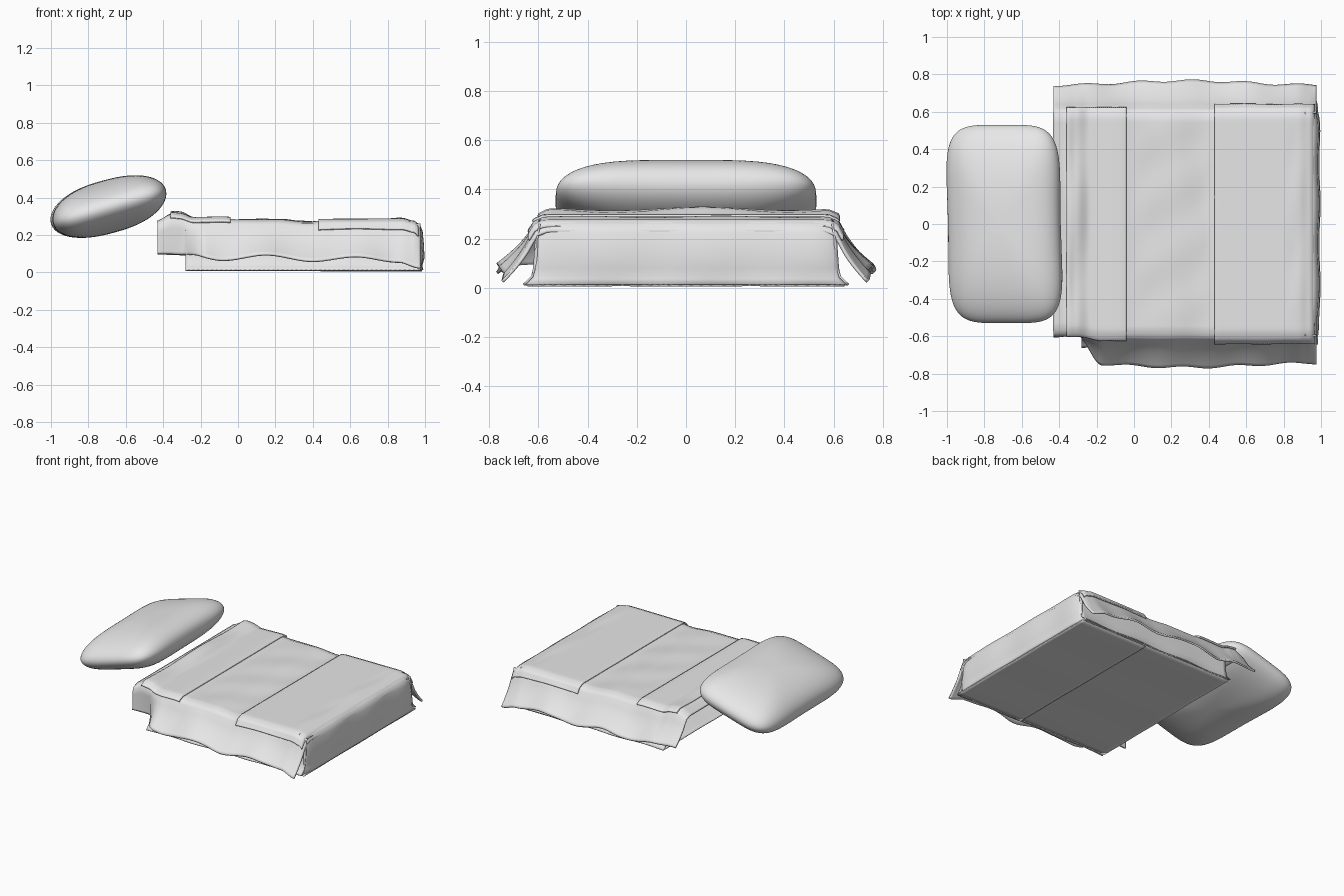
import bpy, bmesh, math
from math import sin, cos, pi

cube = bpy.data.objects.get("Cube")
if cube:
    bpy.data.objects.remove(cube, do_unlink=True)

fabric = bpy.data.materials.new("grey_fabric")
fabric.use_nodes = True
fabric.diffuse_color = (0.8, 0.8, 0.8, 1)
fabric.node_tree.nodes["Principled BSDF"].inputs["Base Color"].default_value = (0.8, 0.8, 0.8, 1)


def lerp(points, x):
    """Smooth interpolation through a short list of (x, value)."""
    if x <= points[0][0]:
        return points[0][1]
    for (x0, a), (x1, b) in zip(points, points[1:]):
        if x <= x1:
            t = (x - x0) / (x1 - x0)
            return a + (b - a) * t * t * (3 - 2 * t)
    return points[-1][1]


def span(a, b, n):
    return [a + (b - a) * i / n for i in range(n + 1)]


def surface(name, us, vs, point, thickness=0.0, angle=50, wrap=False):
    """Grid of quads from point(u, v), optionally given cloth thickness."""
    bm = bmesh.new()
    rows = [[bm.verts.new(point(u, v)) for v in vs] for u in us]
    for r0, r1 in zip(rows, rows[1:]):
        for j in range(len(vs) if wrap else len(vs) - 1):
            k = (j + 1) % len(vs)
            bm.faces.new((r0[j], r1[j], r1[k], r0[k]))
    bmesh.ops.remove_doubles(bm, verts=bm.verts, dist=1e-5)
    bmesh.ops.recalc_face_normals(bm, faces=bm.faces)
    mesh = bpy.data.meshes.new(name)
    bm.to_mesh(mesh)
    bm.free()
    obj = bpy.data.objects.new(name, mesh)
    bpy.context.collection.objects.link(obj)
    mesh.materials.append(fabric)
    if thickness:
        mod = obj.modifiers.new("cloth", "SOLIDIFY")
        mod.thickness = thickness
        mod.offset = 0
    bpy.ops.object.select_all(action="DESELECT")
    obj.select_set(True)
    bpy.context.view_layer.objects.active = obj
    bpy.ops.object.shade_smooth_by_angle(angle=math.radians(angle))
    return obj


# Shape of the bedding along its length
TOP = [(-0.44, 0.27), (-0.35, 0.305), (-0.31, 0.30), (-0.24, 0.28), (-0.08, 0.284),
       (0.0, 0.277), (0.2, 0.277), (0.38, 0.265), (0.46, 0.272), (0.88, 0.274),
       (0.94, 0.262), (0.98, 0.225)]
HEM = [(-0.44, 0.1), (-0.26, 0.095), (-0.08, 0.065), (0.15, 0.095), (0.4, 0.06),
       (0.63, 0.085), (0.86, 0.055), (0.97, 0.025)]


def wrinkles(x, y):
    middle = lerp([(-0.05, 0), (0.1, 1), (0.35, 1), (0.45, 0)], x)
    head = lerp([(-0.4, 0), (-0.32, 1), (-0.22, 0)], x)
    foot = lerp([(0.8, 0), (0.86, 1), (0.93, 0)], x)
    return (middle * 0.005 * sin(13 * y + 7 * x) * cos(17 * x - 5 * y)
            + head * 0.011 * sin(8.5 * y + 1) + foot * 0.004 * sin(11 * y))


def drape(x, v, lift=0.0):
    """Cross-section: |v| < 1 is the top, 1..2 hangs down the side."""
    side = 1 if v > 0 else -1
    a = abs(v)
    front_tuck = lerp([(-0.3, 0), (-0.17, 1)], x) if side < 0 else 1
    half = 0.585 + 0.02 * front_tuck + lift
    top = lerp(TOP, x) + lift
    if a <= 1:
        y = side * a * half
        edge = lerp([(0.93, 0), (1, 0.014)], a)
        return (x, y, top - edge + wrinkles(x, y) * (1 - a ** 6))
    d = a - 1
    top -= 0.014
    hem = lerp(HEM, x) + lift
    z = top + (hem - top) * d
    flare = 0.135 + 0.012 * sin(4.5 * x + 0.3)
    out = half + front_tuck * flare * d ** 1.5 + 0.012 * sin(pi * min(1, d * 4) / 2)
    out += 0.006 * d * sin(22 * x + side)
    return (x, side * out, z)


across = span(-2, -1, 14)[:-1] + span(-1, 1, 60) + span(1, 2, 14)[1:]
surface("blanket", span(-0.43, 0.975, 110), across, drape, 0.012)

# Turned-down band at the head and throw across the foot
surface("folded_band", span(-0.36, -0.04, 30), span(-1.05, 1.05, 60),
        lambda x, v: drape(x, v, 0.010), 0.012)
surface("foot_throw", span(0.43, 0.965, 46), span(-1.2, 1.2, 66),
        lambda x, v: drape(x, v, 0.010), 0.010)

# Foot end: drops from the top to the floor and flares slightly
FOOT = [(0.93, 0.272, 0.595), (0.965, 0.255, 0.605), (0.978, 0.22, 0.61), (0.984, 0.15, 0.615),
        (0.988, 0.08, 0.62), (0.978, 0.035, 0.63), (0.985, 0.012, 0.655)]


def foot_point(i, v):
    x, z, half = FOOT[i]
    ripple = 0.004 * sin(9 * v) * sin(pi * i / 6)
    corner = 0.02 * abs(v) ** 14
    return (x + ripple - corner, v * half, z)


surface("foot_panel", range(len(FOOT)), span(-1, 1, 60), foot_point, 0.012)

# Tucked sheet sides, showing under the hanging hem
SIDE = [(0.595, 0.26), (0.605, 0.2), (0.61, 0.1), (0.62, 0.045), (0.64, 0.025), (0.655, 0.012)]
for name, side in (("front_sheet_side", -1), ("back_sheet_side", 1)):
    surface(name, span(-0.28, 0.975, 50), range(len(SIDE)),
            lambda x, i, s=side: (x, s * (SIDE[i][0] + 0.006 * sin(15 * x) * (i > 2)), SIDE[i][1]),
            0.008)

# Sheet panels tucked underneath, overlapping at a seam
for name, x0, x1, z in (("under_sheet", -0.28, 0.46, 0.014), ("under_foot_flap", 0.44, 0.985, 0.007)):
    surface(name, span(x0, x1, 20), span(-0.645, 0.645, 30),
            lambda x, y, h=z: (x, y, h + 0.002 * sin(6 * y) ** 2), 0.006)


# Pillow: soft rounded rectangle, tilted up towards the bed
def power(c, e):
    return math.copysign(abs(c) ** e, c)


TILT = math.radians(15.5)


def pillow_point(phi, theta):
    r = abs(cos(phi)) ** 0.85
    u = 0.318 * r * power(cos(theta), 0.42)
    y = 0.53 * r * power(sin(theta), 0.42)
    w = 0.142 * sin(phi)
    u *= 1 - 0.025 * cos(y * pi / 0.6) * (1 - abs(sin(phi)))
    w += 0.02 * cos(phi) * u
    return (-0.693 + u * cos(TILT) - w * sin(TILT) - 0.012 * y / 0.53,
            y, 0.352 + u * sin(TILT) + w * cos(TILT))


surface("pillow", span(-pi / 2, pi / 2, 40), span(0, 2 * pi, 96)[:-1], pillow_point, angle=80, wrap=True)
